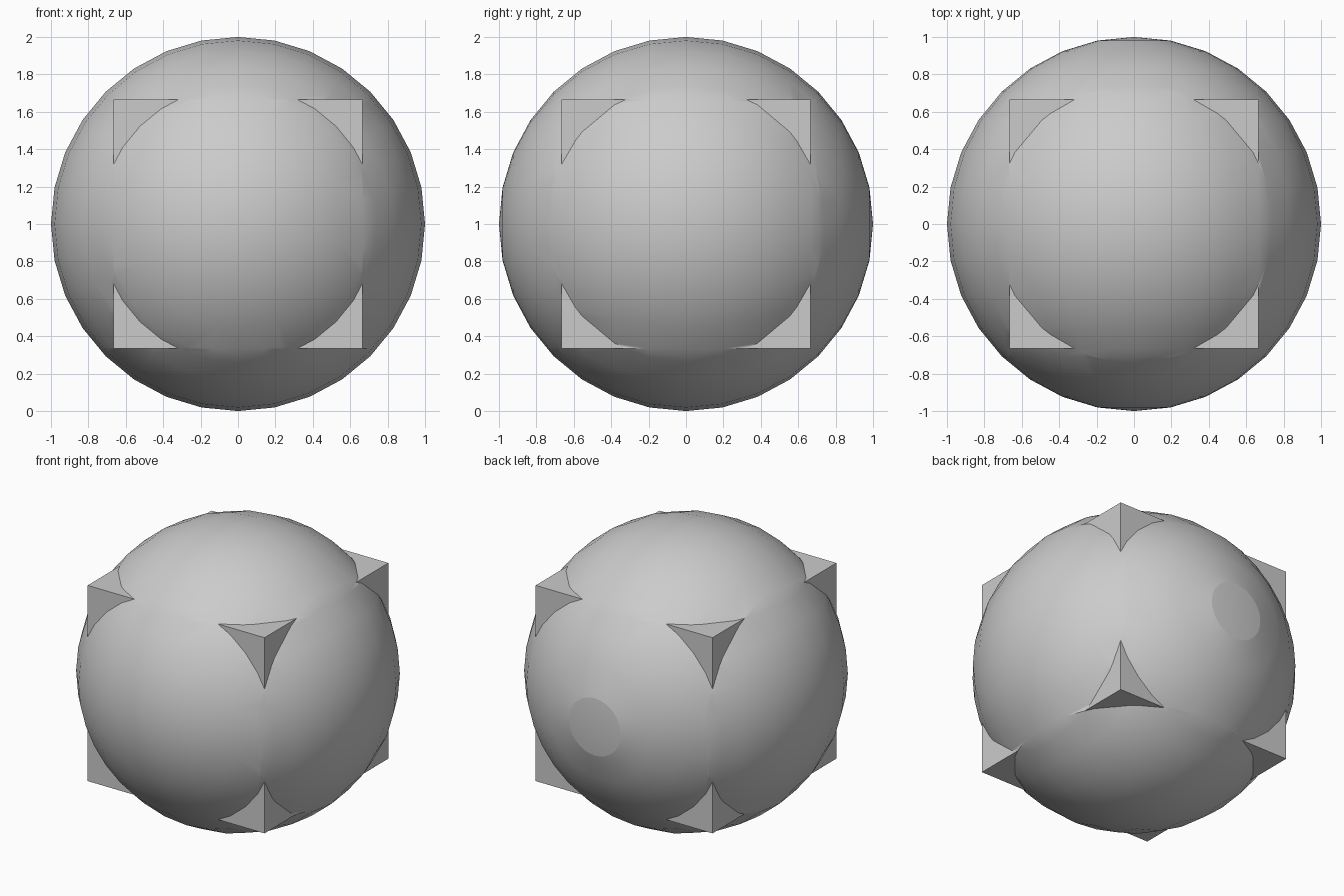
import bpy, bmesh, math
from mathutils import Matrix, Vector

old = bpy.data.objects.get("Cube")
if old:
    bpy.data.objects.remove(old, do_unlink=True)

HALF = 2 / 3      # half the width of the cube
RINGS = 16

grey = bpy.data.materials.new("plain_grey")
grey.use_nodes = True
colour = (0.6, 0.6, 0.6, 1)
grey.diffuse_color = colour
grey.node_tree.nodes["Principled BSDF"].inputs["Base Color"].default_value = colour


def add_object(name, bm):
    mesh = bpy.data.meshes.new(name)
    bm.to_mesh(mesh)
    bm.free()
    mesh.materials.append(grey)
    obj = bpy.data.objects.new(name, mesh)
    obj.location.z = 1
    bpy.context.collection.objects.link(obj)
    return obj


# Ball with its poles at front and back
bm = bmesh.new()
bmesh.ops.create_uvsphere(bm, u_segments=2 * RINGS, v_segments=RINGS, radius=1,
                          matrix=Matrix.Rotation(math.pi / 2, 4, 'X'))
for face in bm.faces:
    face.smooth = True

# Seams where the cube's face planes meet the ball
for axis in range(3):
    for side in (-1, 1):
        normal = Vector((0, 0, 0))
        normal[axis] = side
        cut = bmesh.ops.bisect_plane(bm, geom=bm.verts[:] + bm.edges[:] + bm.faces[:],
                                     plane_co=normal * HALF, plane_no=normal)
        seam = [e for e in cut["geom_cut"] if isinstance(e, bmesh.types.BMEdge)]
        for edge in seam:
            edge.smooth = False

# Crisp round cap at the back pole
cap_y = math.cos(math.pi / RINGS)
for edge in bm.edges:
    if all(abs(v.co.y - cap_y) < 0.001 for v in edge.verts):
        edge.smooth = False
add_object("ball", bm)

# Cube whose corners poke through the ball
bm = bmesh.new()
bmesh.ops.create_cube(bm, size=2 * HALF)
add_object("cube", bm)
